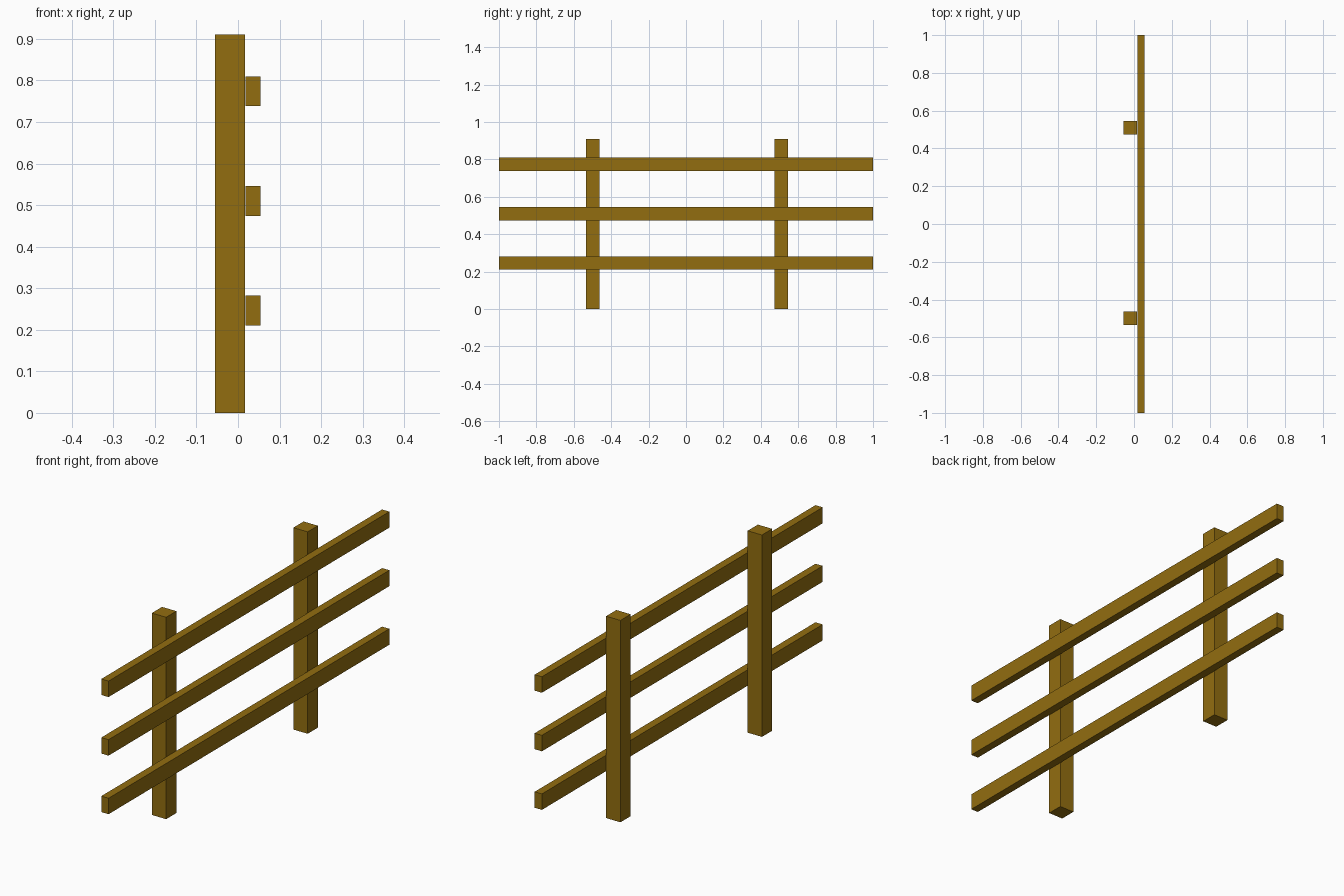
import bpy

if "Cube" in bpy.data.objects:
    bpy.data.objects.remove(bpy.data.objects["Cube"])

wood = bpy.data.materials.new("wood")
wood.diffuse_color = (0.29, 0.155, 0.005, 1)
wood.use_nodes = True
wood.node_tree.nodes["Principled BSDF"].inputs["Base Color"].default_value = wood.diffuse_color


def box(name, lo, hi):
    centre = [(a + b) / 2 for a, b in zip(lo, hi)]
    bpy.ops.mesh.primitive_cube_add(size=1, location=centre)
    ob = bpy.context.object
    ob.name = name
    ob.scale = [b - a for a, b in zip(lo, hi)]
    bpy.ops.object.transform_apply(location=False, rotation=False, scale=True)
    ob.data.materials.append(wood)


# Upright posts
for i, y in enumerate((-0.499, 0.509)):
    box(f"post_{i + 1}", (-0.055, y - 0.0363, 0), (0.0165, y + 0.0363, 0.91))

# Horizontal rails, just clear of the posts
for i in range(3):
    z = 0.21 + 0.264 * i
    box(f"rail_{i + 1}", (0.0185, -1, z), (0.0545, 1, z + 0.072))
